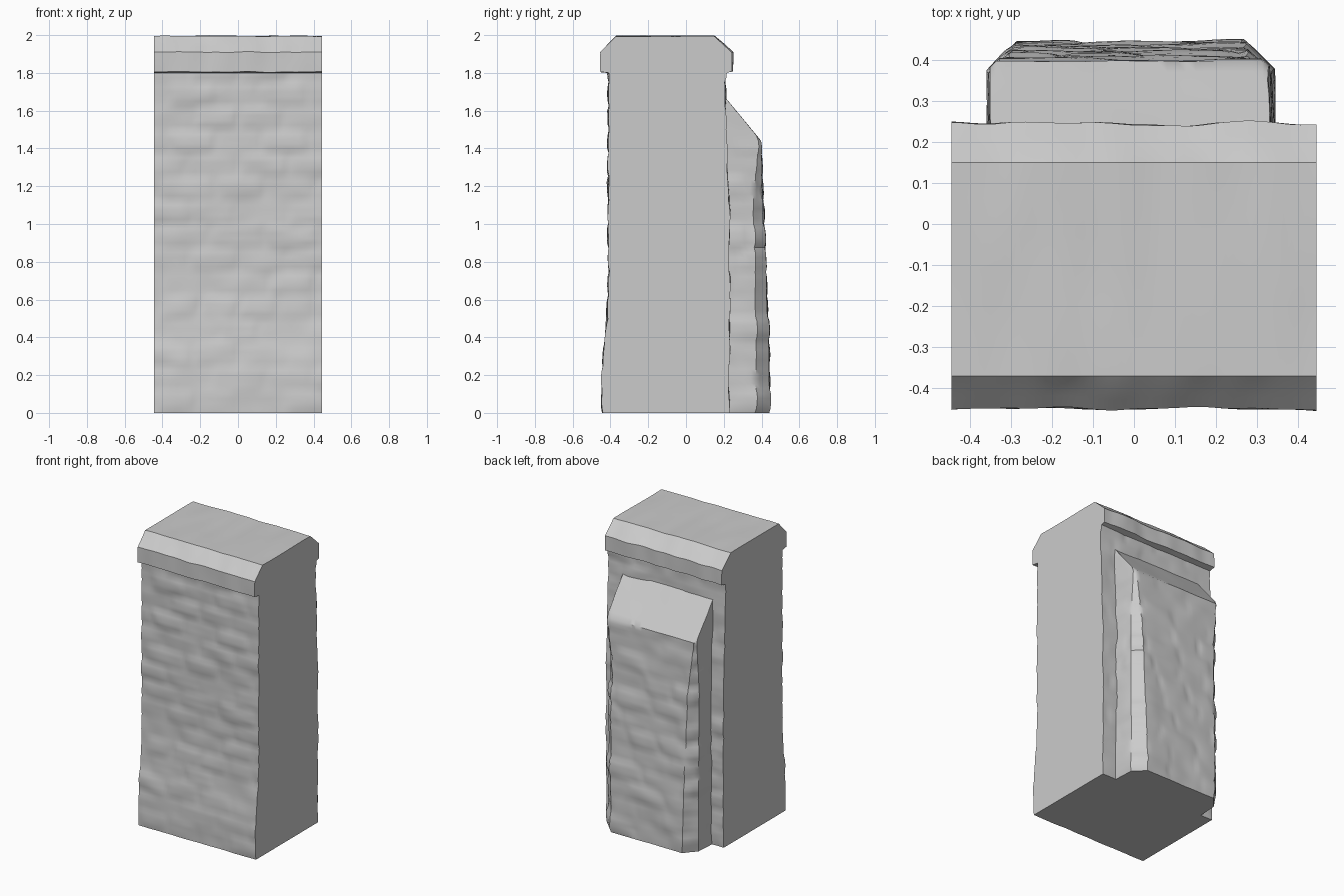
import bpy, bmesh, math, random
from mathutils import Vector, noise

if "Cube" in bpy.data.objects:
    bpy.data.objects.remove(bpy.data.objects["Cube"])


def lerp_table(table, t):
    for (a, va), (b, vb) in zip(table, table[1:]):
        if t <= b:
            return va + (vb - va) * (t - a) / (b - a)
    return table[-1][1]


# Rough masonry relief: staggered courses of stones plus soft noise
def relief(u, z, seed):
    zz = z + 0.02 * noise.noise((u * 5, z * 3, seed))
    row = math.floor(zz / 0.125)
    width = 0.2 + 0.12 * random.Random(row * 31 + seed).random()
    uu = u / width + 0.5 * (row % 2) + 0.15 * noise.noise((u * 4, z * 9, seed + 5))
    col = math.floor(uu)
    lift = random.Random(row * 977 + col * 131 + seed * 17).uniform(-1, 1)
    edge_z = abs((zz / 0.125) % 1 - 0.5) * 2
    edge_u = abs(uu % 1 - 0.5) * 2
    dome = (1 - edge_z ** 4) * (1 - edge_u ** 6)
    soft = noise.noise((u * 7, z * 11, seed + 2.5))
    return 0.005 * lift * dome + 0.005 * (dome - 0.6) + 0.006 * soft


def make_object(name, rings, closed, caps):
    bm = bmesh.new()
    rows = [[bm.verts.new(p) for p in ring] for ring in rings]
    n = len(rows[0])
    for a, b in zip(rows, rows[1:]):
        for i in range(n if closed else n - 1):
            j = (i + 1) % n
            bm.faces.new((a[i], a[j], b[j], b[i]))
    for k in caps:
        bm.faces.new(rows[k])
    bmesh.ops.recalc_face_normals(bm, faces=bm.faces)
    mesh = bpy.data.meshes.new(name)
    bm.to_mesh(mesh)
    bm.free()
    obj = bpy.data.objects.new(name, mesh)
    bpy.context.collection.objects.link(obj)
    bpy.ops.object.select_all(action='DESELECT')
    obj.select_set(True)
    bpy.context.view_layer.objects.active = obj
    bpy.ops.object.shade_smooth_by_angle(angle=math.radians(35))
    return obj


def subdivide(keys, counts):
    out = []
    for a, b, n in zip(keys, keys[1:], counts):
        out += [Vector(a).lerp(Vector(b), i / n) for i in range(n)]
    return out + [Vector(keys[-1])]


# Wall with chamfered coping: y-z profile swept along x
profile = [(-0.445, 0), (-0.445, 0.2), (-0.425, 0.42), (-0.41, 0.65), (-0.41, 1.8),
           (-0.45, 1.805), (-0.45, 1.91), (-0.37, 1.995), (0.15, 1.995), (0.245, 1.91),
           (0.245, 1.81), (0.207, 1.8), (0.21, 1.6), (0.23, 1.1), (0.23, 0)]
loop = subdivide(profile, [8, 9, 9, 46, 1, 4, 3, 6, 3, 4, 1, 8, 20, 44])
COLS = 44
rings = []
for i in range(COLS + 1):
    x = -0.445 + 0.89 * i / COLS
    ring = []
    for y, z in loop:
        side = -1 if y < 0 else 1
        if z < 1.803:
            y += side * relief(x, z, 3 if side < 0 else 8)
        else:
            wob = noise.noise((x * 9, y * 2, z * 3))
            if z < 1.99:
                y += side * 0.009 * wob
            z += 0.006 * noise.noise((x * 8, y * 4, 7.0))
        ring.append((x, y, min(z, 2.0)))
    rings.append(ring)
make_object("wall_with_coping", rings, True, (0, -1))

# Back buttress: horizontal section stacked in z, cut by a sloping weathered top
FACE = [(0, 0.443), (0.3, 0.44), (1.1, 0.41), (1.44, 0.397), (1.7, 0.39)]
CHAMFER = [(0, 0.075), (1.1, 0.05), (1.42, 0.015), (1.7, 0.01)]
levels = [1.44 * i / 56 for i in range(57)] + [1.44 + 0.25 * i / 8 for i in range(1, 9)]
rings = []
for z in levels:
    f, c = lerp_table(FACE, z), lerp_table(CHAMFER, z)
    flare = 0.01 * (1 - z / 1.7)
    left, right = -0.35 - flare * 0.5, 0.325 + flare
    section = subdivide([(left, 0.18), (left, f - c), (left + c, f), (right - c, f),
                         (right, f - c), (right + 0.01, 0.18)], [7, 3, 28, 3, 7])
    slope = 0.397 - (z - 1.44) * 0.19 / 0.23
    fade = 1 if z < 1.42 else 0.35
    ring = []
    for x, y in section:
        d = relief(x + y, z, 12) * fade
        if y > f - c - 0.001:
            y += d
        if not left + c < x < right - c:
            x += d if x > 0 else -d
        ring.append((x, min(y, slope + 0.003 * noise.noise((x * 6, z * 6, 1))), z))
    rings.append(ring)
make_object("back_buttress", rings, False, (0,))
